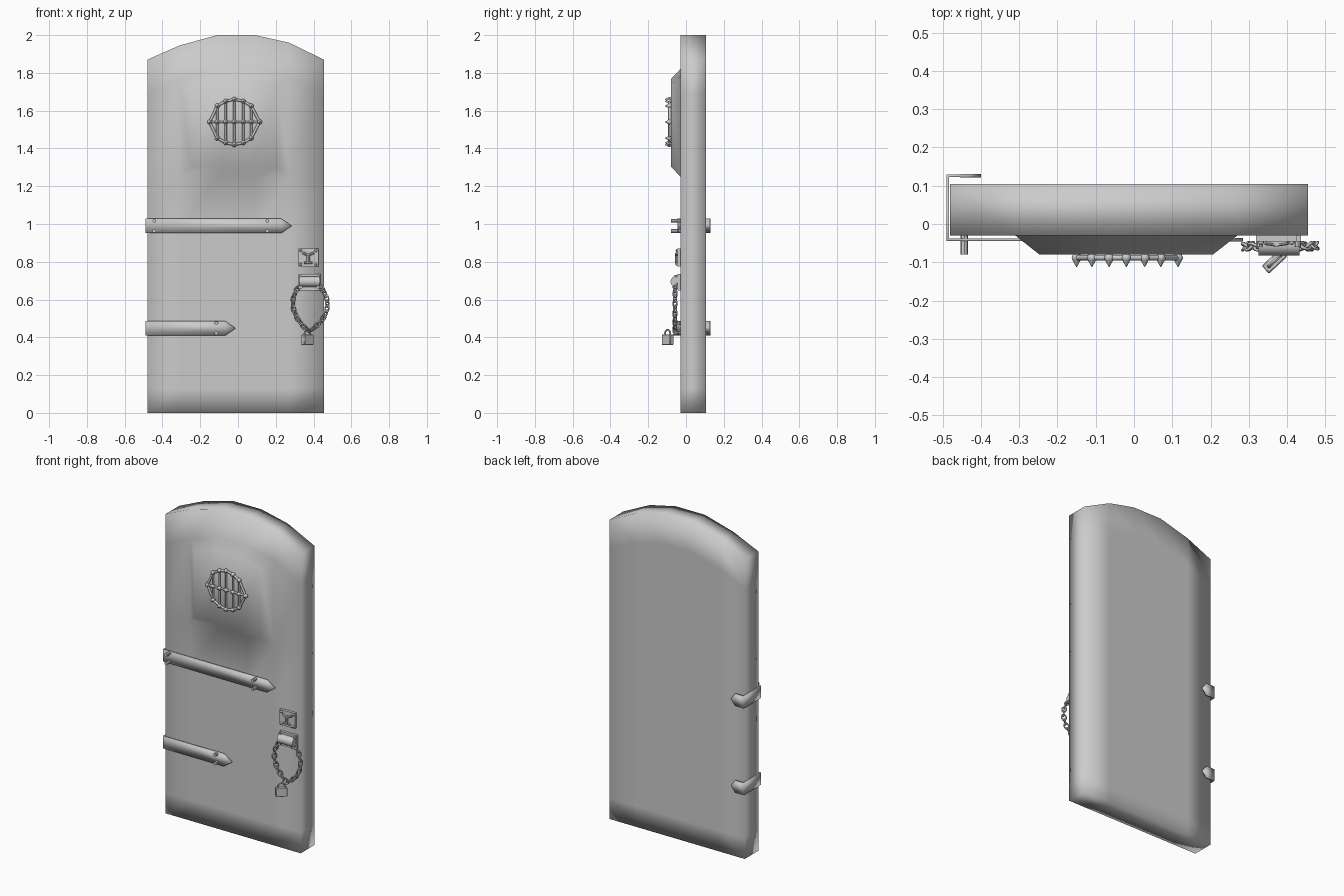
import bpy, bmesh, math
from mathutils import Vector, Matrix
from mathutils.geometry import interpolate_bezier

cube = bpy.data.objects.get("Cube")
if cube:
    bpy.data.objects.remove(cube)


def finish(bm, name, angle=None):
    """Turn a bmesh into a smooth object, sharp above the given angle."""
    bmesh.ops.recalc_face_normals(bm, faces=bm.faces)
    mesh = bpy.data.meshes.new(name)
    bm.to_mesh(mesh)
    bm.free()
    ob = bpy.data.objects.new(name, mesh)
    bpy.context.collection.objects.link(ob)
    bpy.ops.object.select_all(action='DESELECT')
    ob.select_set(True)
    bpy.context.view_layer.objects.active = ob
    if angle is None:
        bpy.ops.object.shade_smooth()
    else:
        bpy.ops.object.shade_smooth_by_angle(angle=math.radians(angle))
    return ob


def rod(bm, a, b, r1, r2=None, sides=8):
    """Cylinder or cone from point a to point b."""
    a, b = Vector(a), Vector(b)
    d = b - a
    m = Matrix.Translation((a + b) / 2) @ d.to_track_quat('Z', 'Y').to_matrix().to_4x4()
    bmesh.ops.create_cone(bm, cap_ends=True, segments=sides, radius1=r1,
                          radius2=r1 if r2 is None else r2, depth=d.length, matrix=m)


def box(bm, center, size, turn=0):
    m = (Matrix.Translation(center) @ Matrix.Rotation(turn, 4, 'Z')
         @ Matrix.Diagonal((*size, 1)))
    bmesh.ops.create_cube(bm, size=1, matrix=m)


def knob(bm, p, r):
    bmesh.ops.create_uvsphere(bm, u_segments=8, v_segments=6, radius=r,
                              matrix=Matrix.Translation(p))


def ring(bm, matrix, major, minor, stretch=1.0, n=12, k=6):
    """Torus lying in the local XY plane, stretched along local X."""
    rows = []
    for i in range(n):
        a = math.tau * i / n
        row = []
        for j in range(k):
            b = math.tau * j / k
            w = major + minor * math.cos(b)
            row.append(bm.verts.new(matrix @ Vector(
                (w * math.cos(a) * stretch, w * math.sin(a), minor * math.sin(b)))))
        rows.append(row)
    for i in range(n):
        p, q = rows[i], rows[(i + 1) % n]
        for j in range(k):
            bm.faces.new((p[j], q[j], q[(j + 1) % k], p[(j + 1) % k]))


# Door slab: two matching grids joined around the rim
FRONT, BACK = -0.03, 0.105
arch = [(-0.48, 1.87), (-0.31, 1.945), (-0.11, 2), (0.09, 2), (0.27, 1.96), (0.455, 1.87)]
bm = bmesh.new()
sheets = []
for y in (FRONT, BACK):
    sheets.append([[bm.verts.new((x, y, z)) for z in (0, 0.13, 0.95, 1.25, top - 0.18, top)]
                   for x, top in arch])
panel = []
for s, grid in enumerate(sheets):
    for i in range(5):
        for j in range(5):
            f = bm.faces.new((grid[i][j], grid[i + 1][j], grid[i + 1][j + 1], grid[i][j + 1]))
            if s == 0 and 1 <= i <= 3 and j == 3:
                panel.append(f)


def rim(g):
    n = range(6)
    return ([g[i][0] for i in n] + [g[5][j] for j in n][1:]
            + [g[i][5] for i in reversed(n)][1:] + [g[0][j] for j in reversed(n)][1:-1])


fr, br = rim(sheets[0]), rim(sheets[1])
for i in range(len(fr)):
    k = (i + 1) % len(fr)
    bm.faces.new((fr[i], fr[k], br[k], br[i]))
bmesh.ops.recalc_face_normals(bm, faces=bm.faces)

# Raised panel with sloping sides
out = bmesh.ops.extrude_face_region(bm, geom=panel)
bmesh.ops.delete(bm, geom=[f for f in panel if f.is_valid], context='FACES')
for v in out["geom"]:
    if isinstance(v, bmesh.types.BMVert):
        v.co.x = -0.022 + (v.co.x + 0.022) * 0.78
        v.co.z = 1.54 + (v.co.z - 1.54) * 0.81
        v.co.y = -0.08
finish(bm, "door_slab")

# Window grille: outline, bars, and a spike at every crossing
bm = bmesh.new()
gy, gz = -0.088, 1.54
upper = [(-0.15, 0), (-0.11, 0.085), (-0.065, 0.11), (-0.02, 0.12),
         (0.028, 0.11), (0.07, 0.085), (0.115, 0)]
for sign in (1, -1):
    pts = [(x, gy, gz + sign * h) for x, h in upper]
    for a, b in zip(pts, pts[1:]):
        rod(bm, a, b, 0.007)
for x, h in upper:
    if h:
        rod(bm, (x, gy, gz - h), (x, gy, gz + h), 0.006)
    for z in {gz - h, gz, gz + h}:
        knob(bm, (x, gy, z), 0.013)
        rod(bm, (x, gy - 0.004, z), (x, gy - 0.024, z), 0.012, 0.001)
rod(bm, (upper[0][0], gy, gz), (upper[-1][0], gy, gz), 0.006)
finish(bm, "window_grille", 50)


# Hinge straps wrapping around the left-hand edge
def strap(name, z, tip, rivet_xs, rivet_y):
    h = 0.038
    path = [(tip - 0.055, -0.041), (-0.486, -0.041), (-0.486, 0.126), (-0.43, 0.126)]
    bm = bmesh.new()
    low, high = [[bm.verts.new((x, y, z + s * h)) for x, y in path] for s in (-1, 1)]
    for i in range(3):
        bm.faces.new((low[i], low[i + 1], high[i + 1], high[i]))
    for i, x in ((0, tip), (3, -0.40)):
        bm.faces.new((low[i], high[i], bm.verts.new((x, path[i][1], z))))
    ob = finish(bm, name, 40)
    mod = ob.modifiers.new("thickness", 'SOLIDIFY')
    mod.thickness = 0.009
    mod.offset = 0
    bm = bmesh.new()
    for x in rivet_xs:
        for s in (-1, 1):
            rod(bm, (x, -0.03, z + s * 0.027), (x, rivet_y, z + s * 0.027), 0.01)
    finish(bm, name + "_rivets", 40)


strap("upper_hinge_strap", 0.99, 0.285, (-0.443, 0.155), -0.08)
strap("lower_hinge_strap", 0.448, -0.012, (-0.115,), -0.065)

# Lock plate with corner rivets and a staple
bm = bmesh.new()
box(bm, (0.372, -0.037, 0.823), (0.106, 0.018, 0.096))
for sx in (-1, 1):
    for sz in (-1, 1):
        knob(bm, (0.372 + sx * 0.04, -0.047, 0.823 + sz * 0.036), 0.008)
    rod(bm, (0.372 + sx * 0.03, -0.048, 0.848), (0.372, -0.052, 0.835), 0.007)
rod(bm, (0.372, -0.05, 0.845), (0.372, -0.05, 0.79), 0.009)
rod(bm, (0.35, -0.05, 0.795), (0.394, -0.05, 0.795), 0.006)
finish(bm, "lock_plate", 40)

# Hasp: plate, barrel and end pegs
bm = bmesh.new()
box(bm, (0.378, -0.037, 0.692), (0.116, 0.018, 0.086))
rod(bm, (0.325, -0.054, 0.695), (0.432, -0.054, 0.695), 0.028, sides=16)
for sx in (-1, 1):
    rod(bm, (0.378 + sx * 0.05, -0.035, 0.722), (0.378 + sx * 0.05, -0.06, 0.722), 0.008)
    rod(bm, (0.378 + sx * 0.045, -0.035, 0.665), (0.378 + sx * 0.045, -0.07, 0.665), 0.009)
finish(bm, "hasp", 40)

# Chain: links spaced evenly along two hanging arcs
bm = bmesh.new()
cy = -0.058
arms = [((0.328, 0.675), (0.265, 0.60), (0.285, 0.51), (0.37, 0.437)),
        ((0.43, 0.675), (0.503, 0.60), (0.48, 0.49), (0.38, 0.437))]
pitch = 0.027
for arm in arms:
    pts = interpolate_bezier(*[Vector((x, cy, z)) for x, z in arm], 200)
    travelled, count = pitch, 0
    for a, b in zip(pts, pts[1:]):
        travelled += (b - a).length
        if travelled < pitch:
            continue
        travelled -= pitch
        t = (b - a).normalized()
        side = Vector((0, 1, 0))
        frame = Matrix((t, side, t.cross(side))).transposed().to_4x4()
        twist = Matrix.Rotation(math.radians(35 + 90 * (count % 2)), 4, 'X')
        ring(bm, Matrix.Translation(a) @ frame @ twist, 0.0125, 0.0042, 1.45)
        count += 1
finish(bm, "chain")

# Padlock turned at an angle, with an upright shackle
bm = bmesh.new()
turn = math.radians(43)
lock = Vector((0.367, -0.097, 0.388))
box(bm, lock, (0.066, 0.028, 0.056), turn)
bmesh.ops.bevel(bm, geom=bm.edges[:], offset=0.003, segments=1, affect='EDGES')
ring(bm, Matrix.Translation(lock + Vector((0, 0, 0.032))) @ Matrix.Rotation(turn, 4, 'Z')
     @ Matrix.Rotation(math.pi / 2, 4, 'X'), 0.02, 0.005, n=16)
finish(bm, "padlock", 40)
